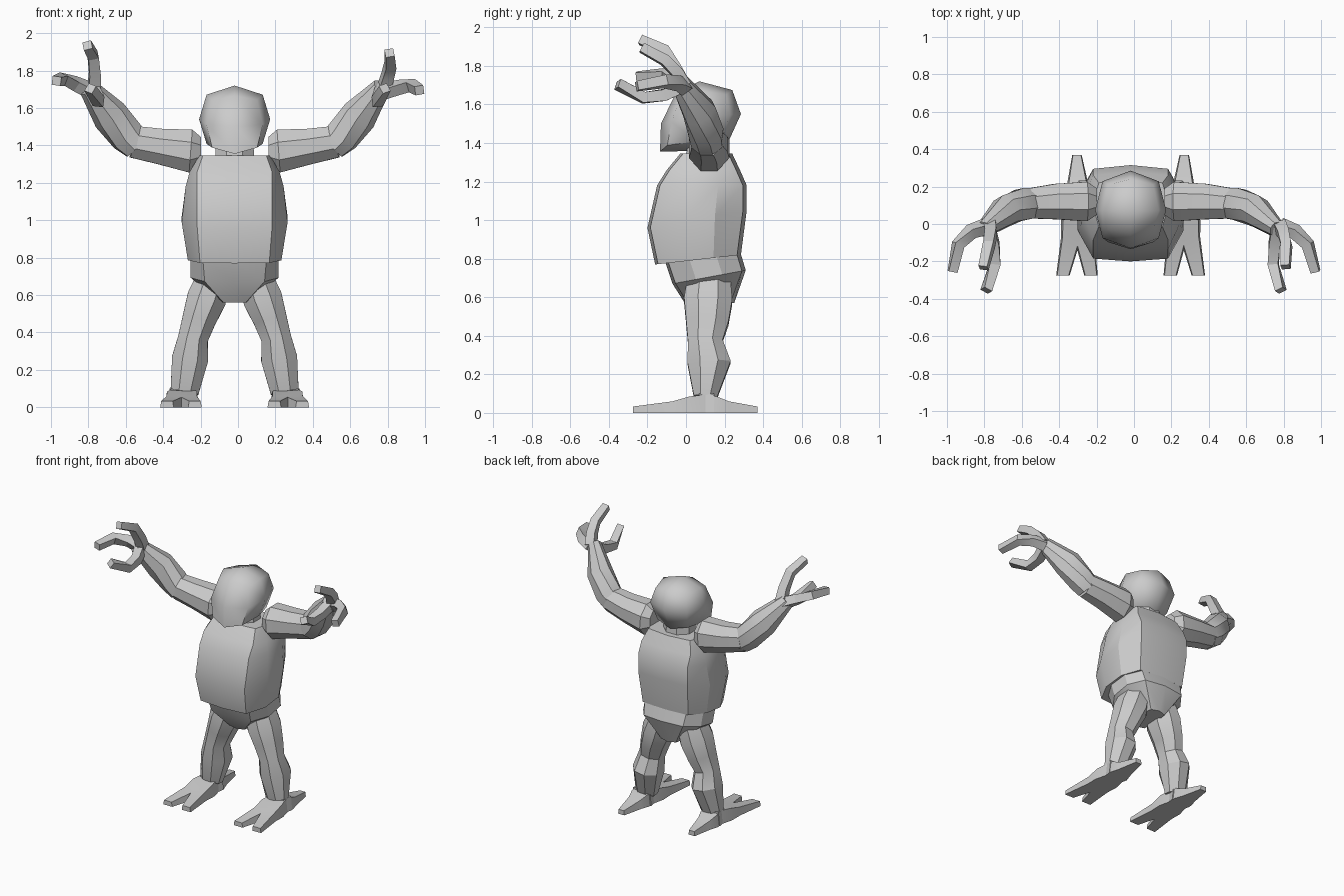
import bpy, bmesh, math
from mathutils import Vector

if "Cube" in bpy.data.objects:
    bpy.data.objects.remove(bpy.data.objects["Cube"])

CX = -0.018  # body centre line


def finish(name, bm, angle=28):
    bmesh.ops.recalc_face_normals(bm, faces=bm.faces)
    me = bpy.data.meshes.new(name)
    bm.to_mesh(me)
    bm.free()
    ob = bpy.data.objects.new(name, me)
    bpy.context.collection.objects.link(ob)
    bpy.ops.object.select_all(action='DESELECT')
    ob.select_set(True)
    bpy.context.view_layer.objects.active = ob
    bpy.ops.object.shade_smooth_by_angle(angle=math.radians(angle))
    return ob


def loft(bm, rings):
    vs = [[bm.verts.new(p) for p in r] for r in rings]
    n = len(vs[0])
    for a, b in zip(vs, vs[1:]):
        for i in range(n):
            bm.faces.new((a[i], a[(i + 1) % n], b[(i + 1) % n], b[i]))
    bm.faces.new(vs[0][::-1])
    bm.faces.new(vs[-1])


def tube(bm, path, n, ref):
    """path rows: x, y, z, radius across, radius along ref"""
    pts = [Vector(p[:3]) for p in path]
    ref = Vector(ref)
    rings = []
    for i, p in enumerate(path):
        t = Vector()
        if i > 0:
            t += (pts[i] - pts[i - 1]).normalized()
        if i < len(pts) - 1:
            t += (pts[i + 1] - pts[i]).normalized()
        t.normalize()
        v = (ref - t * ref.dot(t)).normalized()
        u = v.cross(t)
        k = 1 / math.cos(math.pi / n)
        rings.append([pts[i] + u * p[3] * k * math.cos(a) + v * p[4] * k * math.sin(a)
                      for a in (math.tau * (j + 0.5) / n for j in range(n))])
    loft(bm, rings)


def side(path, s):
    return [(CX + s * p[0],) + tuple(p[1:]) for p in path]


def body_ring(zf, zb, yf, yb, wf, ws):
    half = [(wf, yf + .015), (ws, yf + .32 * (yb - yf)),
            (ws, yf + .68 * (yb - yf)), (wf, yb - .02)]
    pts = [(0, yf)] + half + [(0, yb)] + [(-x, y) for x, y in reversed(half)]
    return [(CX + x, y, zf + (zb - zf) * (y - yf) / (yb - yf)) for x, y in pts]


# torso, pelvis
bm = bmesh.new()
loft(bm, [body_ring(*r) for r in [
    (.77, .82, -.16, .285, .185, .25),
    (.96, 1.05, -.20, .315, .20, .283),
    (1.18, 1.18, -.15, .315, .20, .262),
    (1.26, 1.26, -.10, .28, .20, .24),
    (1.345, 1.345, -.03, .24, .17, .19)]])
finish("torso", bm)
bm = bmesh.new()
loft(bm, [body_ring(*r) for r in [
    (.79, .84, -.11, .28, .17, .235),
    (.67, .74, -.07, .31, .16, .235),
    (.56, .57, .0, .25, .06, .07)]])
finish("pelvis", bm)

# neck
bm = bmesh.new()
tube(bm, [(CX, .10, 1.31, .105, .10), (CX, .10, 1.43, .10, .09)], 8, (0, 1, 0))
finish("neck", bm)

# head: once-divided cube pushed into a lopsided ball
profile = {(0, 1): (.07, 1.72), (1, 1): (.24, 1.675), (1, 0): (.285, 1.55),
           (1, -1): (.21, 1.385), (0, -1): (.05, 1.36), (-1, -1): (-.135, 1.355),
           (-1, 0): (-.13, 1.50), (-1, 1): (-.05, 1.665), (0, 0): (.075, 1.54)}
bm = bmesh.new()
bmesh.ops.create_cube(bm, size=2)
bmesh.ops.subdivide_edges(bm, edges=bm.edges, cuts=1, use_grid_fill=True)
for v in bm.verts:
    i, j, k = (round(c) for c in v.co)
    y, z = profile[(j, k)]
    corner = abs(j) + abs(k)
    f = 1 if i == 0 else (1, .73, .82)[corner]
    v.co = (CX + i * (.19, .15, .12)[corner], .075 + (y - .075) * f, 1.54 + (z - 1.54) * f)
finish("head", bm, 60)

leg = [(.11, .12, .70, .09, .11), (.15, .115, .58, .105, .125), (.19, .11, .47, .09, .11),
       (.222, .10, .37, .08, .09), (.238, .12, .26, .097, .112), (.268, .10, .08, .075, .06)]
upper_arm = [(.18, .12, 1.37, .07, .075), (.235, .12, 1.37, .105, .115),
             (.40, .12, 1.395, .095, .095), (.545, .11, 1.42, .08, .085)]
forearm = [(.52, .11, 1.40, .08, .08), (.575, .105, 1.45, .085, .09),
           (.667, .07, 1.56, .08, .092), (.785, -.03, 1.71, .042, .05)]
# foot claws: tip x, tip y, tip half-width
claws = [(.362, -.275, .036), (.212, -.275, .036), (.287, .37, .025)]
# finger paths per side
fingers = {
    -1: [[(-.77, -.01, 1.70), (-.765, -.05, 1.78), (-.775, -.11, 1.88), (-.805, -.235, 1.935)],
         [(-.78, -.01, 1.69), (-.87, -.04, 1.73), (-.94, -.11, 1.755), (-.97, -.255, 1.745)],
         [(-.78, -.01, 1.70), (-.75, -.11, 1.65), (-.745, -.22, 1.635), (-.79, -.355, 1.705)]],
    1: [[(.78, -.01, 1.70), (.80, -.05, 1.77), (.815, -.11, 1.83), (.81, -.23, 1.895)],
        [(.78, -.01, 1.69), (.86, -.04, 1.71), (.93, -.11, 1.72), (.97, -.255, 1.695)],
        [(.77, -.01, 1.70), (.75, -.11, 1.65), (.745, -.22, 1.635), (.785, -.355, 1.705)]]}

for s, tag in ((-1, "left"), (1, "right")):
    # limbs
    for name, path, ref in (("leg", leg, (0, 1, 0)), ("upper_arm", upper_arm, (0, 0, 1)),
                            ("forearm", forearm, (0, 0, 1))):
        bm = bmesh.new()
        tube(bm, side(path, s), 8, ref)
        finish(f"{name}_{tag}", bm)
    # foot with two front claws and one rear claw
    bm = bmesh.new()
    for tx, ty, w in claws:
        rings = []
        for f, h, wide in ((-.12, .10, .07), (.22, .085, .075), (.45, .06, .055), (1, .033, w)):
            x, y = .28 + (tx - .28) * f, .10 + (ty - .10) * f
            rings.append([(CX + s * (x + dx), y, z) for dx, z in
                          ((-wide, 0), (wide, 0), (wide * .85, h), (-wide * .85, h))])
        loft(bm, rings)
    finish(f"foot_{tag}", bm)
    # hand: three curled fingers
    bm = bmesh.new()
    for f in fingers[s]:
        ref = (0, -.6, .8) if f[1][2] < 1.75 else (1, 0, .2)
        tube(bm, [p + (r, r) for p, r in zip(f, (.033, .03, .028, .024))], 4, ref)
    finish(f"hand_{tag}", bm)
